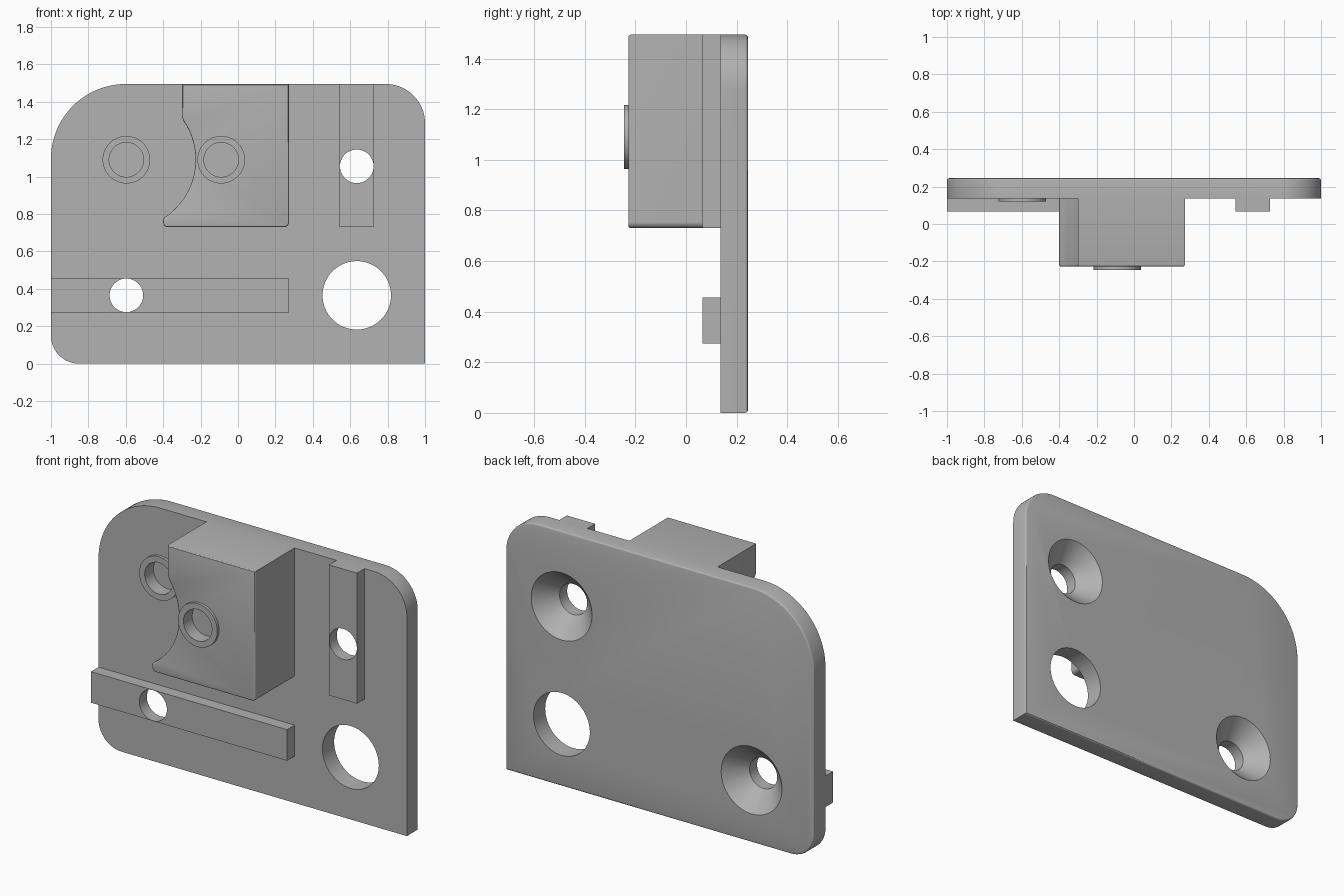
import bpy, bmesh, math
from mathutils import Matrix, Vector

if "Cube" in bpy.data.objects:
    bpy.data.objects.remove(bpy.data.objects["Cube"])

grey = bpy.data.materials.new("mid grey")
grey.use_nodes = True
grey.diffuse_color = (0.445, 0.445, 0.445, 1)
grey.node_tree.nodes["Principled BSDF"].inputs["Base Color"].default_value = grey.diffuse_color

# Depth levels (y) and repeated sizes
BACK, PLATE, RIB, BLOCK = 0.245, 0.136, 0.066, -0.228
TOP, RING_H, BORE = 1.495, 0.017, 0.0897
SCREW_A, SCREW_B = (-0.597, 0.365), (0.635, 1.055)
POST_A, POST_B = (-0.597, 1.09), (-0.09, 1.09)
WINDOW = (0.635, 0.365)


def rounded(corners):
    """Turn (x, z, radius) corners into an outline with arcs."""
    out = []
    for i, (x, z, r) in enumerate(corners):
        p = Vector((x, z))
        if r == 0:
            out.append(p)
            continue
        a = (Vector(corners[i - 1][:2]) - p).normalized()
        b = (Vector(corners[(i + 1) % len(corners)][:2]) - p).normalized()
        half = a.angle(b) / 2
        centre = p + (a + b).normalized() * (r / math.sin(half))
        start = p + a * (r / math.tan(half)) - centre
        end = p + b * (r / math.tan(half)) - centre
        turn = math.atan2(start.x * end.y - start.y * end.x, start.dot(end))
        steps = max(4, round(abs(turn) * (8 + 20 * r)))
        for k in range(steps + 1):
            out.append(centre + Matrix.Rotation(turn * k / steps, 2) @ start)
    return out


def make(name, bm):
    bmesh.ops.recalc_face_normals(bm, faces=bm.faces)
    mesh = bpy.data.meshes.new(name)
    bm.to_mesh(mesh)
    bm.free()
    mesh.materials.append(grey)
    ob = bpy.data.objects.new(name, mesh)
    bpy.context.collection.objects.link(ob)
    return ob


def prism(name, outline, y0, y1, soft_y=None, soft=0.012):
    """Extrude an x-z outline along y, softening the rim at soft_y."""
    bm = bmesh.new()
    face = bm.faces.new([bm.verts.new((p[0], y0, p[1])) for p in outline])
    grown = bmesh.ops.extrude_face_region(bm, geom=[face])["geom"]
    moved = [v for v in grown if isinstance(v, bmesh.types.BMVert)]
    bmesh.ops.translate(bm, verts=moved, vec=(0, y1 - y0, 0))
    if soft_y is not None:
        rim = [e for e in bm.edges if all(abs(v.co.y - soft_y) < 1e-5 for v in e.verts)]
        bmesh.ops.bevel(bm, geom=rim, offset=soft, segments=3, profile=0.5, affect='EDGES')
    return make(name, bm)


def box(name, x0, x1, z0, z1):
    return prism(name, [(x0, z0), (x1, z0), (x1, z1), (x0, z1)], RIB, PLATE)


def drum(name, at, y0, y1, r0, r1=None):
    """Cylinder or cone along y, radius r0 at y0 and r1 at y1."""
    bm = bmesh.new()
    place = Matrix.Translation((at[0], (y0 + y1) / 2, at[1])) @ Matrix.Rotation(math.pi / 2, 4, 'X')
    bmesh.ops.create_cone(bm, cap_ends=True, segments=64, radius1=r1 or r0, radius2=r0,
                          depth=y1 - y0, matrix=place)
    return make(name, bm)


def finish(ob, cutters=()):
    """Cut the holes, then smooth the curved walls."""
    for c in cutters:
        m = ob.modifiers.new("hole", 'BOOLEAN')
        m.operation, m.solver, m.object = 'DIFFERENCE', 'EXACT', c
    bpy.context.view_layer.update()
    done = bpy.data.meshes.new_from_object(ob.evaluated_get(bpy.context.evaluated_depsgraph_get()))
    ob.modifiers.clear()
    ob.data = done
    for c in cutters:
        bpy.data.objects.remove(c)
    bpy.ops.object.select_all(action='DESELECT')
    ob.select_set(True)
    bpy.context.view_layer.objects.active = ob
    bpy.ops.object.shade_smooth_by_angle(angle=math.radians(25))


# Back plate with countersunk screw holes, a round window and a shallow socket
plate = prism("back_plate", rounded([(-1, 0, 0.15), (1, 0, 0), (1, TOP, 0.21), (-1, TOP, 0.4)]),
              PLATE, BACK, soft_y=BACK)
cuts = [drum("cutter", WINDOW, 0, 0.4, 0.183), drum("cutter", POST_A, 0, 0.2, 0.092)]
for spot in (SCREW_A, SCREW_B):
    cuts.append(drum("cutter", spot, PLATE, BACK + 0.01, BORE, 0.207))
    cuts.append(drum("cutter", spot, 0, PLATE + 0.03, BORE))
finish(plate, cuts)

# Guide ribs, each with a screw hole
low_rib = box("horizontal_rib", -1, 0.272, 0.274, 0.456)
finish(low_rib, [drum("cutter", SCREW_A, 0, 0.2, BORE)])
tall_rib = box("vertical_rib", 0.544, 0.726, 0.73, TOP)
finish(tall_rib, [drum("cutter", SCREW_B, 0, 0.2, BORE)])

# Raised block with a side scooped out around the left post
scoop = []
for k in range(25):
    t = math.radians(-54 + 84 * k / 24)
    scoop.append((POST_A[0] + 0.37 * math.cos(t), POST_A[1] + 0.37 * math.sin(t), 0))
outline = rounded([(-0.3, TOP, 0), (0.272, TOP, 0), (0.272, 0.73, 0.025), (-0.4, 0.73, 0.025),
                   (-0.4, 0.778, 0.02)] + scoop + [(-0.3, 1.31, 0.08)])
block = prism("raised_block", outline, BLOCK, PLATE, soft_y=BLOCK, soft=0.01)
finish(block, [drum("cutter", POST_B, -0.4, -0.165, 0.092)])

# Collars around the two sockets
for name, spot, base in (("plate_collar", POST_A, PLATE), ("block_collar", POST_B, BLOCK)):
    ring = drum(name, spot, base - RING_H, base, 0.127)
    finish(ring, [drum("cutter", spot, base - 0.1, base + 0.1, 0.092)])
